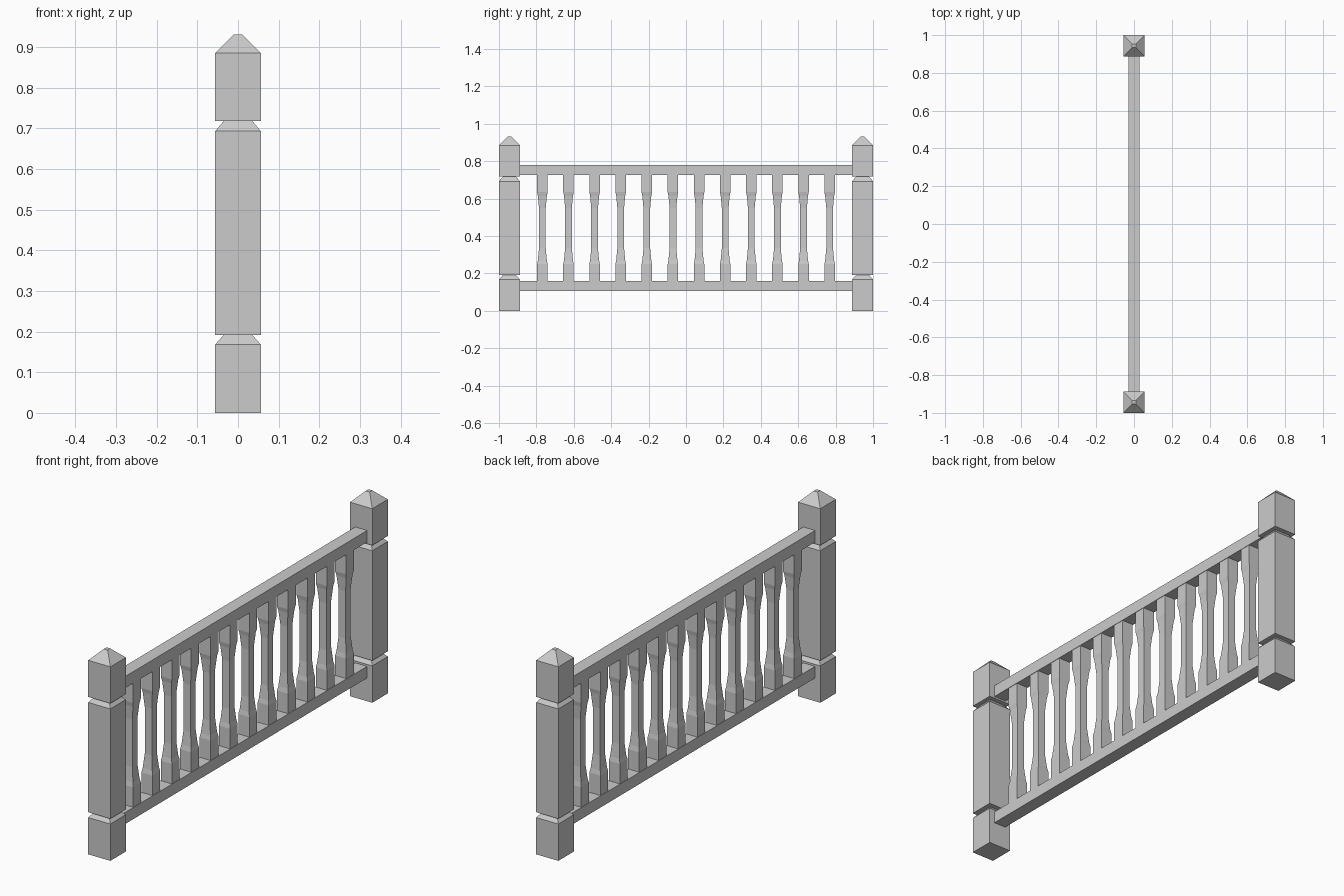
import bpy
import bmesh

if "Cube" in bpy.data.objects:
    bpy.data.objects.remove(bpy.data.objects["Cube"], do_unlink=True)

# Single plain grey
grey = bpy.data.materials.new("plain grey")
grey.use_nodes = True
color = (0.6, 0.6, 0.6, 1)
grey.diffuse_color = color
grey.node_tree.nodes["Principled BSDF"].inputs["Base Color"].default_value = color


def square_column(name, y, profile, half_x=None, half_y=None):
    """Stack of square rings from (half width, z) pairs, capped at both ends."""
    bm = bmesh.new()
    rings = []
    for half, z in profile:
        rings.append([bm.verts.new((sx * half, sy * half, z))
                      for sx, sy in ((-1, -1), (1, -1), (1, 1), (-1, 1))])
    for low, high in zip(rings, rings[1:]):
        for i in range(4):
            j = (i + 1) % 4
            bm.faces.new((low[i], low[j], high[j], high[i]))
    bm.faces.new(rings[0][::-1])
    bm.faces.new(rings[-1])
    bmesh.ops.recalc_face_normals(bm, faces=bm.faces)
    mesh = bpy.data.meshes.new(name)
    bm.to_mesh(mesh)
    bm.free()
    mesh.materials.append(grey)
    obj = bpy.data.objects.new(name, mesh)
    obj.location.y = y
    bpy.context.collection.objects.link(obj)
    return obj


def rail(name, bottom, top):
    """Straight beam running between the two posts."""
    obj = square_column(name, 0, [(1, bottom), (1, top)])
    obj.scale = (RAIL_HALF, POST_Y - POST_HALF + 0.005, 1)


POST_HALF, NECK_HALF, RAIL_HALF = 0.056, 0.035, 0.03
POST_Y = 1 - POST_HALF

# End posts with two notched necks and a pyramid cap
post_profile = [
    (POST_HALF, 0), (POST_HALF, 0.168), (NECK_HALF, 0.192),
    (POST_HALF, 0.192), (POST_HALF, 0.693), (NECK_HALF, 0.718),
    (POST_HALF, 0.718), (POST_HALF, 0.885), (0.01, 0.931),
]
for side, label in ((-1, "front"), (1, "back")):
    square_column(label + "_post", side * POST_Y, post_profile)

# Rails
rail("bottom_rail", 0.106, 0.159)
rail("top_rail", 0.726, 0.779)

# Balusters, square with a slim waist
baluster_profile = [(0.028, 0.155), (0.028, 0.25), (0.024, 0.27),
                    (0.018, 0.335), (0.018, 0.55), (0.024, 0.615),
                    (0.028, 0.635), (0.028, 0.73)]
COUNT, REACH = 12, 0.768
for i in range(COUNT):
    y = -REACH + 2 * REACH * i / (COUNT - 1)
    square_column(f"baluster_{i + 1}", y, baluster_profile)
